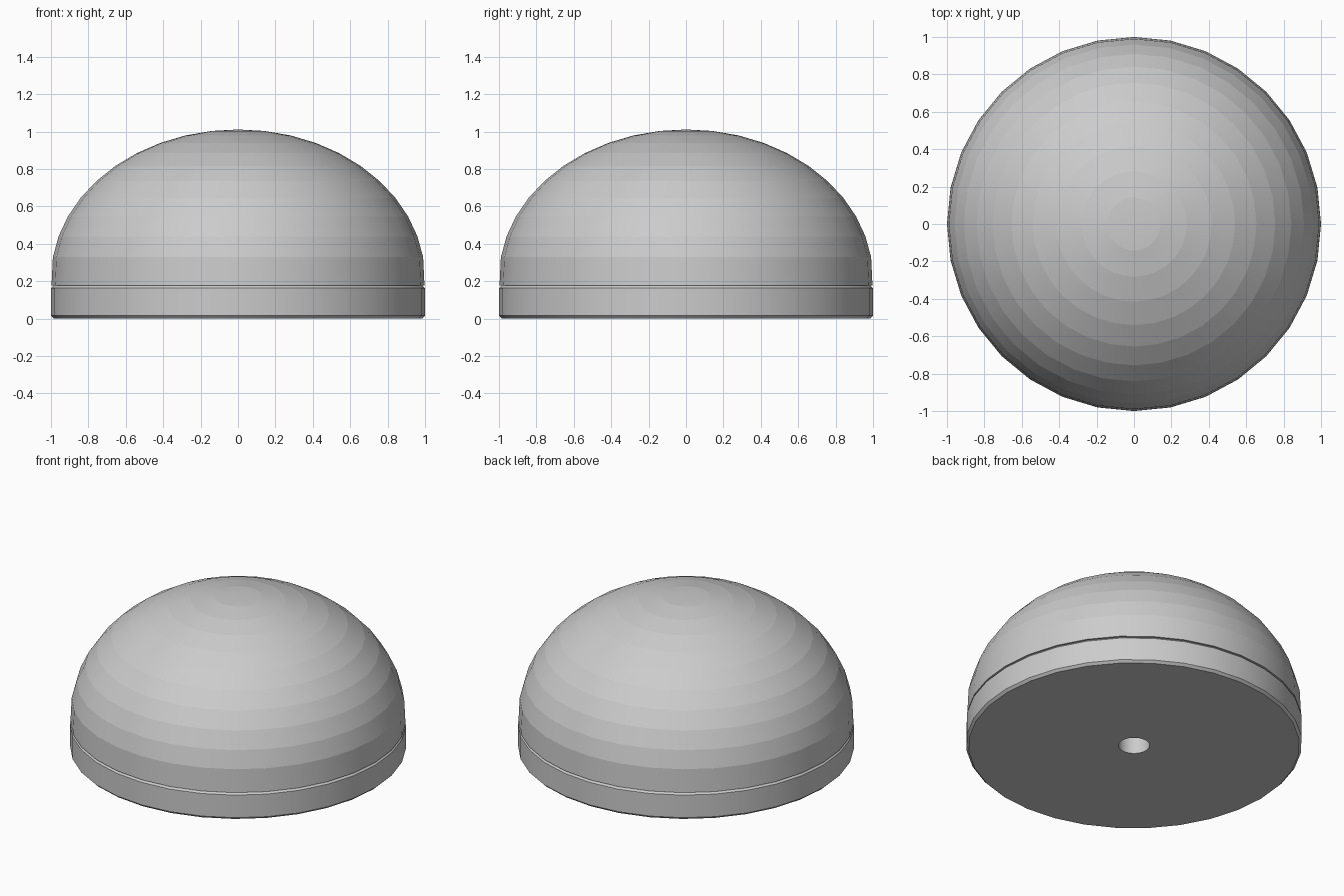
import bpy
import bmesh
from math import sin, cos, pi

if "Cube" in bpy.data.objects:
    bpy.data.objects.remove(bpy.data.objects["Cube"])

SIDES = 32


def lathe(name, profile, closed=False):
    """Revolve (radius, z) points around z; rings stay crisp, columns are smooth."""
    bm = bmesh.new()
    rings = []
    for r, z in profile:
        rings.append([bm.verts.new((r * cos(2 * pi * i / SIDES),
                                    r * sin(2 * pi * i / SIDES), z))
                      for i in range(SIDES)])
    pairs = list(zip(rings, rings[1:]))
    if closed:
        pairs.append((rings[-1], rings[0]))
    for a, b in pairs:
        for i in range(SIDES):
            j = (i + 1) % SIDES
            bm.faces.new((a[i], a[j], b[j], b[i]))
    # merge the pole points and tidy up
    bmesh.ops.remove_doubles(bm, verts=bm.verts[:], dist=1e-4)
    bmesh.ops.recalc_face_normals(bm, faces=bm.faces[:])
    for f in bm.faces:
        f.smooth = True
    for e in bm.edges:
        if abs(e.verts[0].co.z - e.verts[1].co.z) < 1e-5:
            e.smooth = False
    mesh = bpy.data.meshes.new(name)
    bm.to_mesh(mesh)
    bm.free()
    obj = bpy.data.objects.new(name, mesh)
    bpy.context.collection.objects.link(obj)
    return obj


# Base plate: chamfered disc with a round hole through its middle
HOLE, TOP, CH = 0.093, 0.178, 0.015
lathe("base_plate", [
    (HOLE, 0), (1 - CH, 0), (1, CH),
    (1, TOP - CH), (1 - CH, TOP), (HOLE, TOP),
], closed=True)

# Dome: flattened half sphere with a flat underside resting on the plate
STEP = pi / 22
CENTRE, HEIGHT = 0.215, 0.796
dome = [(0, TOP), (0.997, TOP)]
dome += [(sin(k * STEP), CENTRE + HEIGHT * cos(k * STEP)) for k in range(10, 0, -1)]
dome += [(0, CENTRE + HEIGHT)]
lathe("dome", dome)
